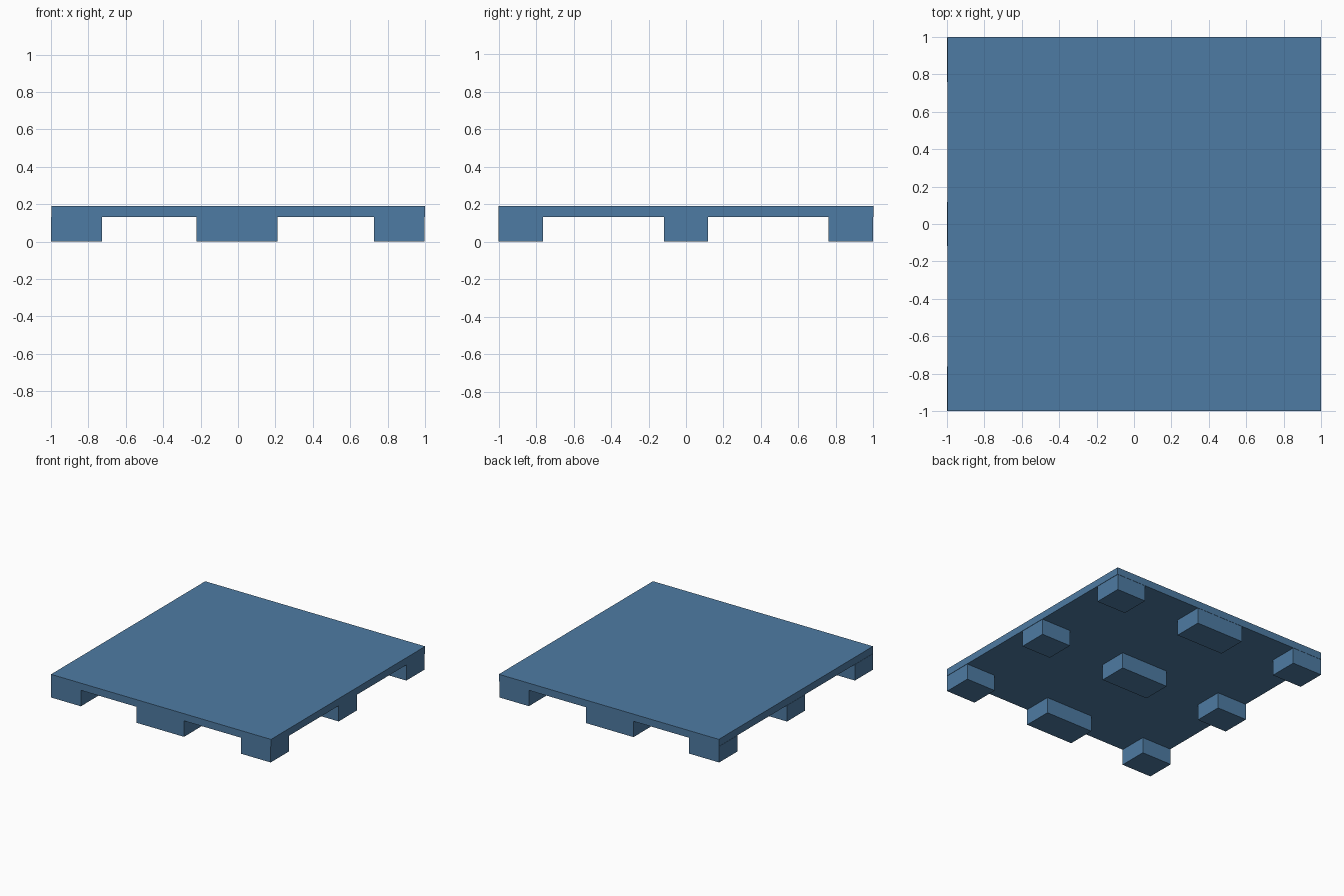
import bpy

if "Cube" in bpy.data.objects:
    bpy.data.objects.remove(bpy.data.objects["Cube"])

# One blue plastic colour for the whole pallet
blue = bpy.data.materials.new("pallet_blue")
blue.diffuse_color = (0.076, 0.198, 0.366, 1.0)
blue.use_nodes = True
blue.node_tree.nodes["Principled BSDF"].inputs["Base Color"].default_value = blue.diffuse_color


def box(name, x, y, z):
    """Box from (min, max) ranges on each axis."""
    verts = [(a, b, c) for a in x for b in y for c in z]
    faces = [(0, 1, 3, 2), (4, 6, 7, 5), (0, 4, 5, 1),
             (2, 3, 7, 6), (0, 2, 6, 4), (1, 5, 7, 3)]
    mesh = bpy.data.meshes.new(name)
    mesh.from_pydata(verts, [], faces)
    mesh.materials.append(blue)
    obj = bpy.data.objects.new(name, mesh)
    bpy.context.collection.objects.link(obj)
    return obj


# Flat deck
box("deck", (-0.998, 1.0), (-1.0, 1.0), (0.131, 0.19))

# Nine feet in a 3 x 3 grid, the middle column being wider
columns = {"left": (-1.0, -0.727), "middle": (-0.222, 0.21), "right": (0.728, 0.997)}
rows = {"front": (-1.0, -0.763), "centre": (-0.118, 0.118), "back": (0.76, 0.998)}
for row, y in rows.items():
    for column, x in columns.items():
        box(f"{row}_{column}_foot", x, y, (0.0, 0.131))
